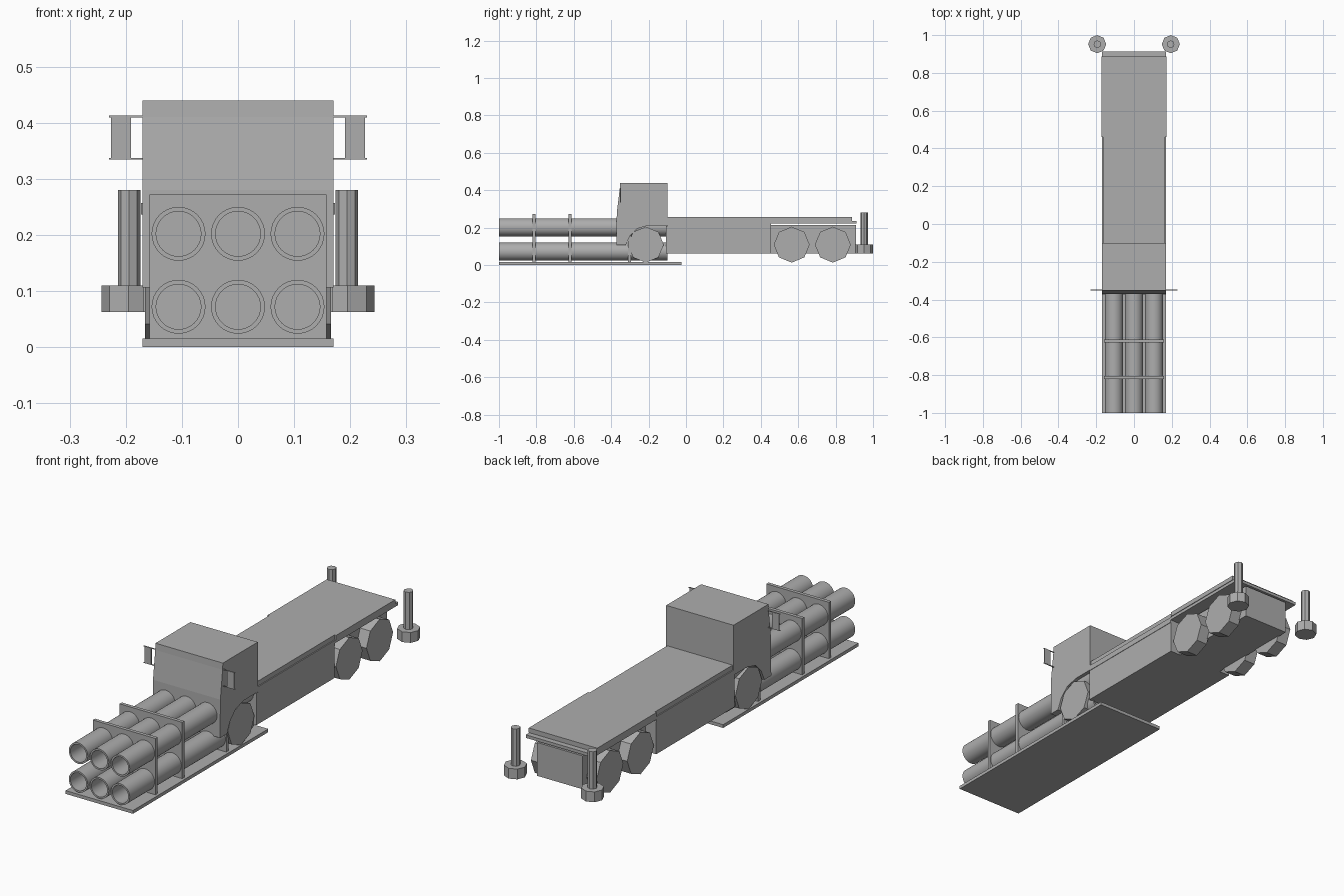
import bpy, bmesh, math
from mathutils import Matrix

if "Cube" in bpy.data.objects:
    bpy.data.objects.remove(bpy.data.objects["Cube"])

grey = bpy.data.materials.new("plain_grey")
grey.diffuse_color = (0.42, 0.42, 0.42, 1)
grey.use_nodes = True
grey.node_tree.nodes["Principled BSDF"].inputs["Base Color"].default_value = grey.diffuse_color


def finish(name, bm, smooth=False):
    bmesh.ops.recalc_face_normals(bm, faces=bm.faces)
    me = bpy.data.meshes.new(name)
    bm.to_mesh(me)
    bm.free()
    ob = bpy.data.objects.new(name, me)
    bpy.context.collection.objects.link(ob)
    me.materials.append(grey)
    if smooth:
        bpy.ops.object.select_all(action='DESELECT')
        ob.select_set(True)
        bpy.context.view_layer.objects.active = ob
        bpy.ops.object.shade_smooth_by_angle(angle=math.radians(35))
    return ob


def box(name, x0, x1, y0, y1, z0, z1):
    bm = bmesh.new()
    m = Matrix.LocRotScale(((x0 + x1) / 2, (y0 + y1) / 2, (z0 + z1) / 2), None,
                           (x1 - x0, y1 - y0, z1 - z0))
    bmesh.ops.create_cube(bm, size=1, matrix=m)
    return finish(name, bm)


def side_profile(name, pts, half):
    """Extrude a (y, z) outline across the width."""
    bm = bmesh.new()
    f = bm.faces.new([bm.verts.new((-half, y, z)) for y, z in pts])
    ext = bmesh.ops.extrude_face_region(bm, geom=[f])
    verts = [v for v in ext["geom"] if isinstance(v, bmesh.types.BMVert)]
    bmesh.ops.translate(bm, verts=verts, vec=(2 * half, 0, 0))
    return finish(name, bm)


def cylinder(name, centre, r, depth, sides, axis='Z'):
    bm = bmesh.new()
    rot = Matrix.Rotation(math.pi / 2, 4, 'Y') if axis == 'X' else Matrix()
    bmesh.ops.create_cone(bm, cap_ends=True, segments=sides, radius1=r, radius2=r,
                          depth=depth, matrix=Matrix.Translation(centre) @ rot)
    return finish(name, bm)


def tube(name, x, z, y0, y1, r_out, r_in, n=32):
    """Open pipe along y with a wall."""
    bm = bmesh.new()
    rings = [[bm.verts.new((x + r * math.cos(2 * math.pi * i / n), y,
                            z + r * math.sin(2 * math.pi * i / n))) for i in range(n)]
             for r, y in ((r_out, y0), (r_out, y1), (r_in, y1), (r_in, y0))]
    for k in range(4):
        a, b = rings[k], rings[(k + 1) % 4]
        for i in range(n):
            j = (i + 1) % n
            bm.faces.new((a[i], a[j], b[j], b[i]))
    return finish(name, bm, True)


# Tube rack: base plate, upright frames and two rows of tubes
box("rack_base", -0.17, 0.17, -1.0, -0.025, 0, 0.015)
for y in (-0.813, -0.62, -0.302):
    box("rack_frame", -0.158, 0.158, y - 0.008, y + 0.008, 0.015, 0.272)
for z in (0.072, 0.202):
    for x in (-0.106, 0, 0.106):
        tube("launch_tube", x, z, -1.0, -0.1, 0.048, 0.04)

# Cab with slanted windscreen and wheel arch
side_profile("cab", [(-0.372, 0.106), (-0.322, 0.106), (-0.3, 0.155), (-0.26, 0.195),
                     (-0.2, 0.212), (-0.1, 0.212), (-0.1, 0.44), (-0.352, 0.44),
                     (-0.354, 0.41), (-0.37, 0.28)], 0.17)

# Chassis, side panels and load deck
box("front_chassis", -0.168, 0.168, -0.108, 0.455, 0.063, 0.21)
box("rear_chassis", -0.115, 0.115, 0.455, 0.91, 0.063, 0.215)
box("deck_base_front", -0.17, 0.17, -0.1, 0.455, 0.21, 0.235)
box("deck_base_rear", -0.17, 0.17, 0.455, 0.912, 0.222, 0.236)
box("deck_top_front", -0.165, 0.165, -0.1, 0.46, 0.235, 0.257)
box("deck_top_rear", -0.173, 0.173, 0.46, 0.887, 0.236, 0.257)

for s in (-1, 1):
    # Wheels
    for y in (-0.215, 0.565, 0.785):
        cylinder("wheel", (s * 0.138, y, 0.109), 0.096, 0.056, 8, 'X')
    # Mirrors with two thin arms
    xa, xb = sorted((s * 0.191, s * 0.226))
    box("mirror", xa, xb, -0.353, -0.347, 0.336, 0.411)
    xa, xb = sorted((s * 0.165, s * 0.23))
    for z in (0.336, 0.411):
        box("mirror_arm", xa, xb, -0.352, -0.348, z - 0.0015, z + 0.0015)
    # Stabiliser legs
    cylinder("stabiliser_foot", (s * 0.195, 0.952, 0.0865), 0.048, 0.047, 8)
    cylinder("stabiliser_post", (s * 0.194, 0.952, 0.195), 0.02, 0.17, 8)
